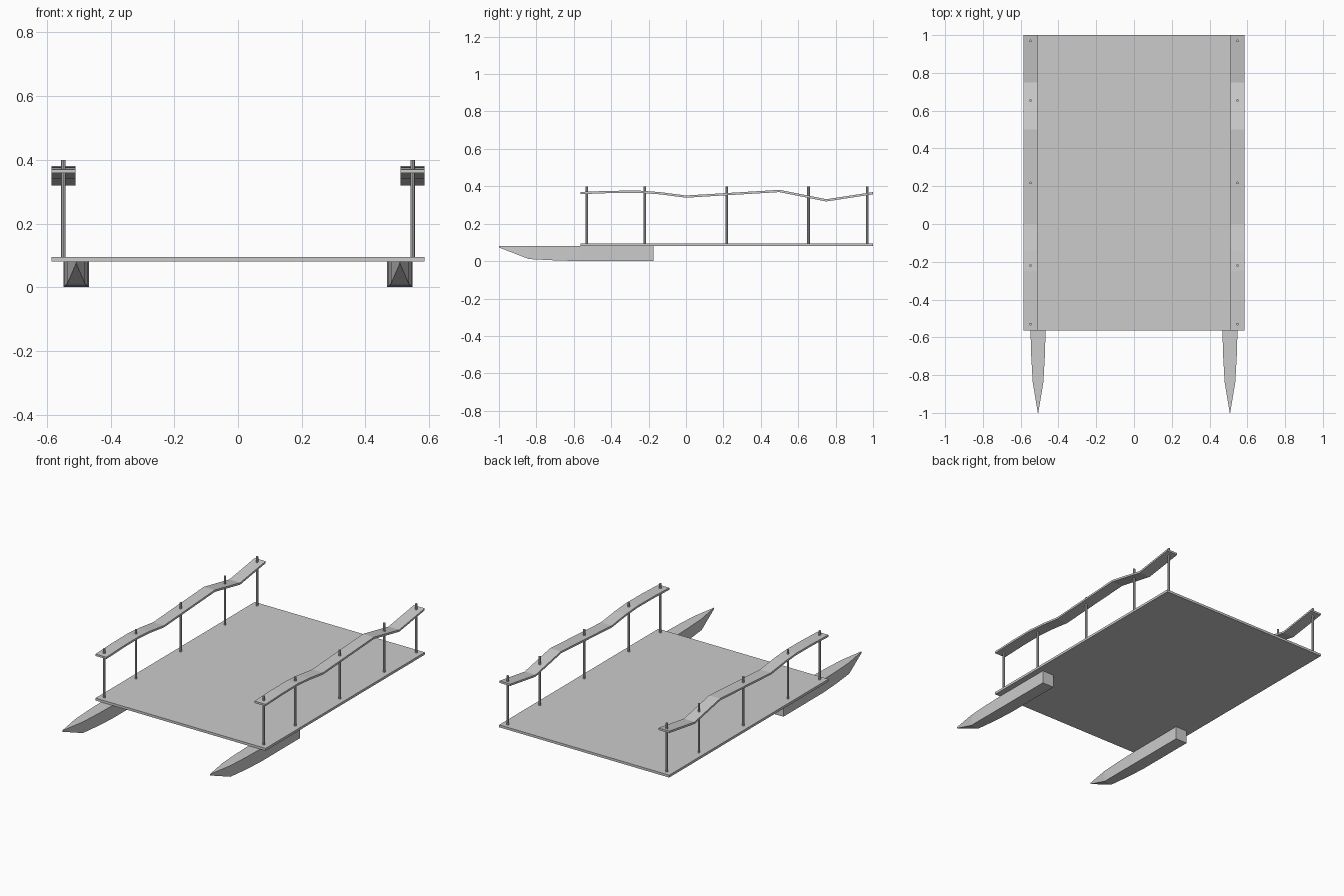
import bpy, bmesh
from mathutils import Matrix

if "Cube" in bpy.data.objects:
    bpy.data.objects.remove(bpy.data.objects["Cube"])


def finish(name, bm, mirrored=True):
    bmesh.ops.recalc_face_normals(bm, faces=bm.faces)
    mesh = bpy.data.meshes.new(name)
    bm.to_mesh(mesh)
    bm.free()
    obj = bpy.data.objects.new(name, mesh)
    bpy.context.collection.objects.link(obj)
    if mirrored:
        obj.modifiers.new("Mirror", 'MIRROR').use_mirror_merge = False
    return obj


def loft(name, stations):
    """Skin box sections given as (y, x_min, x_max, z_min, z_max)."""
    bm = bmesh.new()
    rings = []
    for y, x0, x1, z0, z1 in stations:
        rings.append([bm.verts.new(p) for p in
                      ((x0, y, z0), (x1, y, z0), (x1, y, z1), (x0, y, z1))])
    for a, b in zip(rings, rings[1:]):
        for i in range(4):
            j = (i + 1) % 4
            bm.faces.new((a[i], a[j], b[j], b[i]))
    bm.faces.new(rings[0])
    bm.faces.new(rings[-1])
    return finish(name, bm)


# Flat deck
bm = bmesh.new()
bmesh.ops.create_cube(bm, size=1, matrix=Matrix.Translation((0, 0.218, 0.088))
                      @ Matrix.Diagonal((1.17, 1.565, 0.015, 1)))
finish("deck", bm, mirrored=False)

# Pointed floats under the front
FX = 0.508
hull = [(-1.0, 0.001, 0.073), (-0.84, 0.028, 0.011), (-0.70, 0.036, 0.004),
        (-0.565, 0.04, 0.0), (-0.175, 0.04, 0.0)]
loft("float", [(y, FX - w, FX + w, z, 0.0805) for y, w, z in hull])

# Uneven plank handrails
rail = [(-0.565, 0.364), (-0.40, 0.37), (-0.25, 0.371), (-0.14, 0.363),
        (0.0, 0.345), (0.25, 0.36), (0.5, 0.375), (0.75, 0.325), (1.0, 0.363)]
loft("handrail", [(y, 0.51, 0.585, z - 0.006, z + 0.006) for y, z in rail])

# Railing posts
bm = bmesh.new()
for y in (-0.53, -0.22, 0.218, 0.655, 0.97):
    bmesh.ops.create_cone(bm, cap_ends=True, segments=8, radius1=0.007,
                          radius2=0.007, depth=0.31,
                          matrix=Matrix.Translation((0.548, y, 0.245)))
finish("railing_posts", bm)
